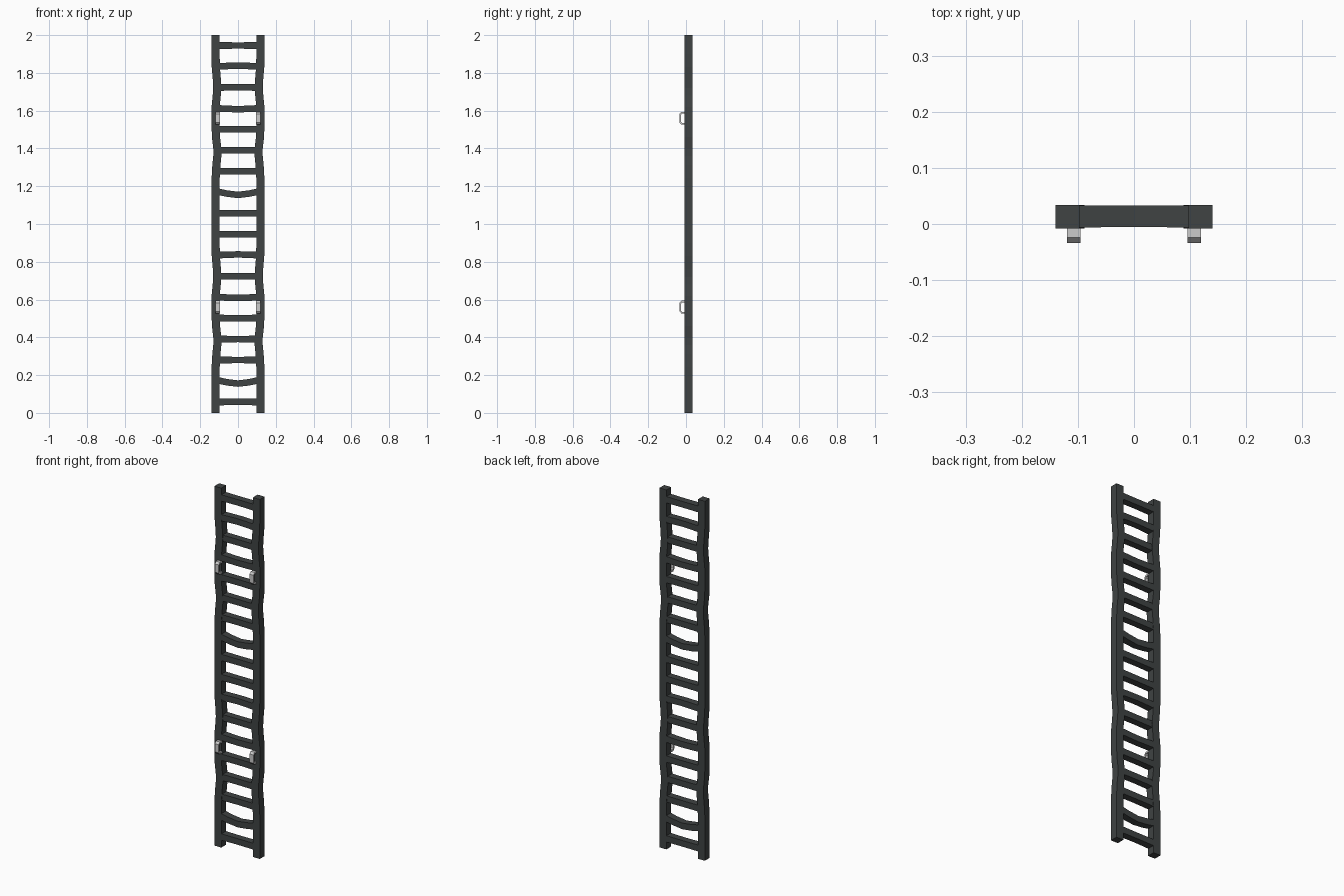
import bpy, bmesh

if "Cube" in bpy.data.objects:
    bpy.data.objects.remove(bpy.data.objects["Cube"])

def material(name, rgb):
    m = bpy.data.materials.new(name)
    m.diffuse_color = (*rgb, 1)
    m.use_nodes = True
    m.node_tree.nodes["Principled BSDF"].inputs["Base Color"].default_value = m.diffuse_color
    return m

dark = material("dark_iron", (0.05, 0.056, 0.056))
light = material("light_steel", (0.6, 0.6, 0.58))

def loft(name, rings, mat, closed=False):
    """Join four-sided cross-sections into one solid or a closed loop."""
    bm = bmesh.new()
    vs = [[bm.verts.new(p) for p in r] for r in rings]
    n = len(vs)
    for i in range(n if closed else n - 1):
        a, b = vs[i], vs[(i + 1) % n]
        for k in range(4):
            bm.faces.new((a[k], a[(k + 1) % 4], b[(k + 1) % 4], b[k]))
    if not closed:
        bm.faces.new(vs[0])
        bm.faces.new(vs[-1])
    bmesh.ops.recalc_face_normals(bm, faces=bm.faces)
    me = bpy.data.meshes.new(name)
    bm.to_mesh(me)
    bm.free()
    ob = bpy.data.objects.new(name, me)
    bpy.context.collection.objects.link(ob)
    me.materials.append(mat)
    return ob

Y0, Y1 = -0.008, 0.034

# Dented rails: (height, inward shift), repeated for each one-unit section
dents = [(0, 0), (0.24, 0), (0.31, 0.004), (0.36, 0.009), (0.40, 0.009),
         (0.46, 0.002), (0.52, 0), (0.62, 0), (0.68, 0.006), (0.72, 0.009),
         (0.76, 0.007), (0.83, 0.001), (0.90, 0)]
path = [(z + s, d) for s in (0, 1) for z, d in dents] + [(2, 0)]
for side, label in ((-1, "left"), (1, "right")):
    rings = []
    for z, d in path:
        a, b = side * (0.140 - d), side * (0.097 - d)
        rings.append([(a, Y0, z), (b, Y0, z), (b, Y1, z), (a, Y1, z)])
    loft(f"{label}_rail", rings, dark)

# Rungs, one in each section sagging and a few slightly worn
sag = {1: -0.018, 5: -0.004, 7: 0.004}
for i in range(18):
    zc = 0.058 + i * 0.111
    s = sag.get(i % 9, 0)
    rings = []
    for x in (-0.11, -0.06, 0, 0.06, 0.11):
        t = 1 - (abs(x) / 0.11) ** 1.5
        z, h = zc + s * t + (0.004 if s < -0.01 else 0), 0.018 - 0.001 * t
        f = -0.007 + 0.002 * t
        rings.append([(x, f, z - h), (x, Y1 - 0.001, z - h),
                      (x, Y1 - 0.001, z + h), (x, f, z + h)])
    loft(f"rung_{i + 1}", rings, dark)

# Chamfered loop brackets on the front of the rails
outer = [(-0.004, -0.034), (-0.024, -0.034), (-0.034, -0.023),
         (-0.034, 0.023), (-0.024, 0.034), (-0.004, 0.034)]
inner = [(-0.004, -0.025), (-0.020, -0.025), (-0.026, -0.019),
         (-0.026, 0.019), (-0.020, 0.025), (-0.004, 0.025)]
for zc in (0.56, 1.56):
    for side, label in ((-1, "left"), (1, "right")):
        a, b = side * 0.119, side * 0.095
        rings = [[(a, o[0], zc + o[1]), (b, o[0], zc + o[1]),
                  (b, n[0], zc + n[1]), (a, n[0], zc + n[1])]
                 for o, n in zip(outer, inner)]
        loft(f"{label}_bracket_{'lower' if zc < 1 else 'upper'}", rings, light)
